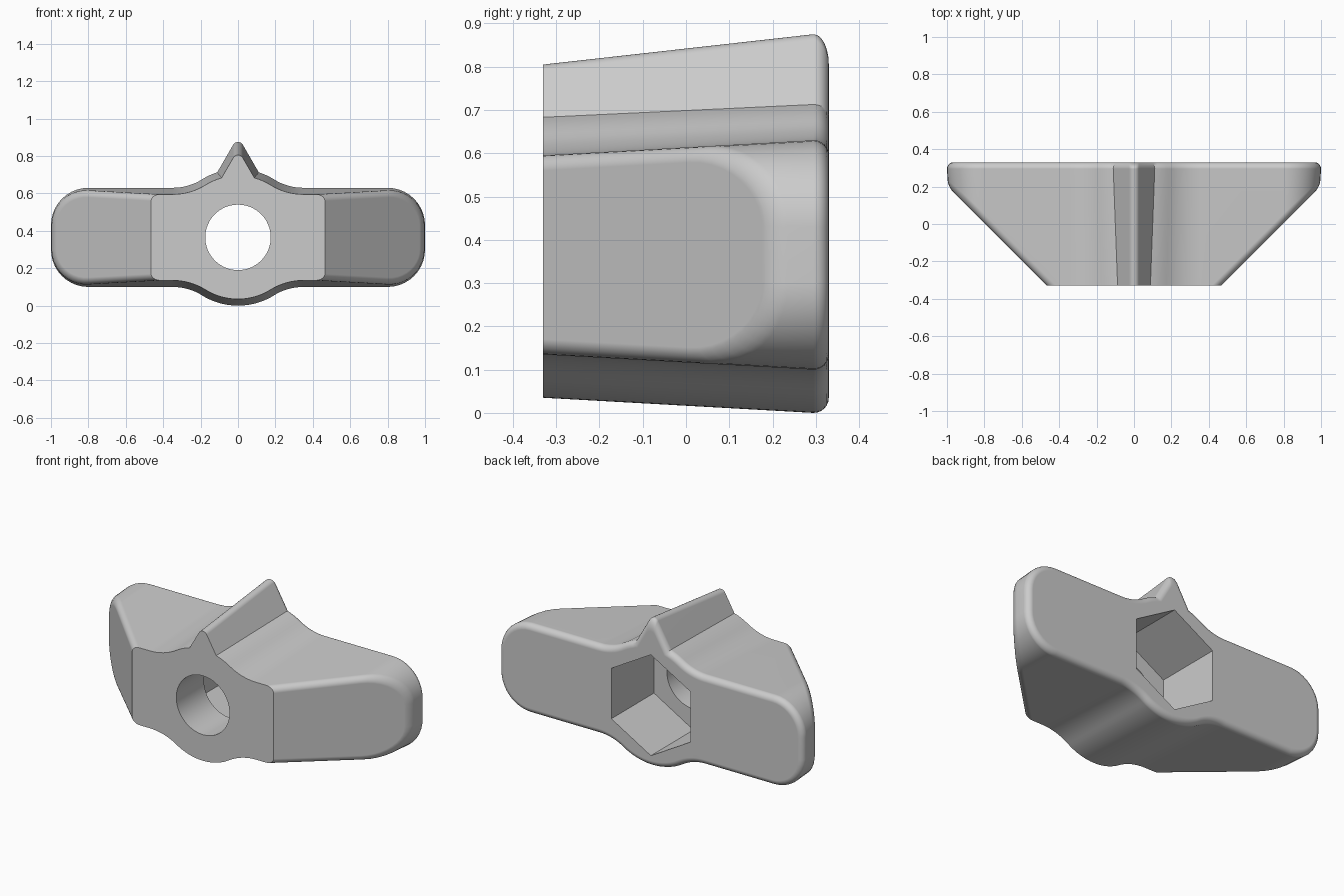
import bpy, bmesh
from math import radians, degrees, cos, sin, acos, atan2
from mathutils import Vector

cube = bpy.data.objects.get("Cube")
if cube:
    bpy.data.objects.remove(cube, do_unlink=True)

MID = 0.365              # height of the bore axis
HUB = 0.365              # hub radius
BACK, FRONT = 0.33, -0.33
ROUND = 0.035            # edge rounding
DRAFT = 0.035            # inward taper at the front

grey = bpy.data.materials.new("light_grey")
grey.use_nodes = True
grey.diffuse_color = (0.6, 0.6, 0.6, 1)
grey.node_tree.nodes["Principled BSDF"].inputs["Base Color"].default_value = grey.diffuse_color


def arc(cx, cz, r, a0, a1, n):
    """Points along an arc, angles in degrees."""
    angles = [radians(a0 + (a1 - a0) * i / n) for i in range(n + 1)]
    return [(cx + r * cos(a), cz + r * sin(a)) for a in angles]


def outline(d):
    """Closed knob outline, inset by d."""
    tip = 0.905 - 2 * d - 0.06
    base = 30 + degrees(acos((0.27 - d) / (HUB - d)))
    blend = degrees(atan2(0.565, 0.35))
    half = arc(0, tip, 0.03, 90, 30, 5)                            # pointer tip
    half += arc(0, MID, HUB - d, base, blend, 4)                   # hub top
    half += arc(0.35, 0.93, 0.3 + d, blend - 180, -90, 8)[1:]      # upper blend
    half += arc(0.8, 0.43, 0.2 - d, 90, 0, 10)                     # wing end
    half += arc(0.8, 0.30, 0.2 - d, 0, -90, 10)
    half += arc(0.35, -0.2, 0.3 + d, 90, 180 - blend, 8)           # lower blend
    half += arc(0, MID, HUB - d, -blend, -90, 10)[1:]              # hub bottom
    return half + [(-x, z) for x, z in half[-2:0:-1]]


# Knob body: tapered loft with a rounded back rim
bm = bmesh.new()
sections = [(FRONT, DRAFT)]
for i in range(7):
    a = radians(15 * i)
    sections.append((BACK - ROUND + ROUND * sin(a), ROUND * (1 - cos(a))))
rings = [[bm.verts.new((x, y, z)) for x, z in outline(d)] for y, d in sections]
count = len(rings[0])
for lower, upper in zip(rings, rings[1:]):
    for i in range(count):
        j = (i + 1) % count
        bm.faces.new((lower[i], lower[j], upper[j], upper[i]))
bm.faces.new(rings[0])
bm.faces.new(rings[-1])

# Slanted wing fronts with softened borders
for side in (1, -1):
    cut = bmesh.ops.bisect_plane(
        bm, geom=bm.verts[:] + bm.edges[:] + bm.faces[:], dist=1e-5,
        plane_co=(side * 0.465, FRONT, 0), plane_no=Vector((side, -1, 0)).normalized(),
        clear_outer=True)
    edges = [e for e in cut["geom_cut"] if isinstance(e, bmesh.types.BMEdge)]
    bmesh.ops.edgeloop_fill(bm, edges=edges)
    border = [e for e in edges if max(v.co.y for v in e.verts) > FRONT + 0.001]
    bmesh.ops.bevel(bm, geom=border, offset=ROUND, offset_type='OFFSET', segments=5,
                    profile=0.5, affect='EDGES', clamp_overlap=False)
bmesh.ops.recalc_face_normals(bm, faces=bm.faces[:])
mesh = bpy.data.meshes.new("wing_knob")
bm.to_mesh(mesh)
bm.free()
knob = bpy.data.objects.new("wing_knob", mesh)
bpy.context.collection.objects.link(knob)
mesh.materials.append(grey)


def drill(name, sides, radius, y0, y1, turn):
    """Cut a prism-shaped hole along y."""
    bpy.ops.mesh.primitive_cylinder_add(vertices=sides, radius=radius, depth=y1 - y0,
                                        location=(0, (y0 + y1) / 2, MID),
                                        rotation=(radians(90), turn, 0))
    cutter = bpy.context.object
    cutter.name = name
    cutter.hide_render = True
    cutter.data.materials.append(grey)
    mod = knob.modifiers.new(name, 'BOOLEAN')
    mod.operation, mod.solver, mod.object = 'DIFFERENCE', 'EXACT', cutter
    bpy.context.view_layer.objects.active = knob
    bpy.ops.object.modifier_apply(modifier=name)
    bpy.data.objects.remove(cutter, do_unlink=True)


# Round bore and hexagonal nut pocket (corners up and down)
drill("bore_cutter", 64, 0.175, -0.6, 0.6, 0)
drill("nut_pocket_cutter", 6, 0.30, -0.07, 0.6, 0)

bpy.ops.object.select_all(action='DESELECT')
knob.select_set(True)
bpy.context.view_layer.objects.active = knob
bpy.ops.object.shade_smooth_by_angle(angle=radians(30))
weighted = knob.modifiers.new("weighted_normals", 'WEIGHTED_NORMAL')
weighted.keep_sharp = True
